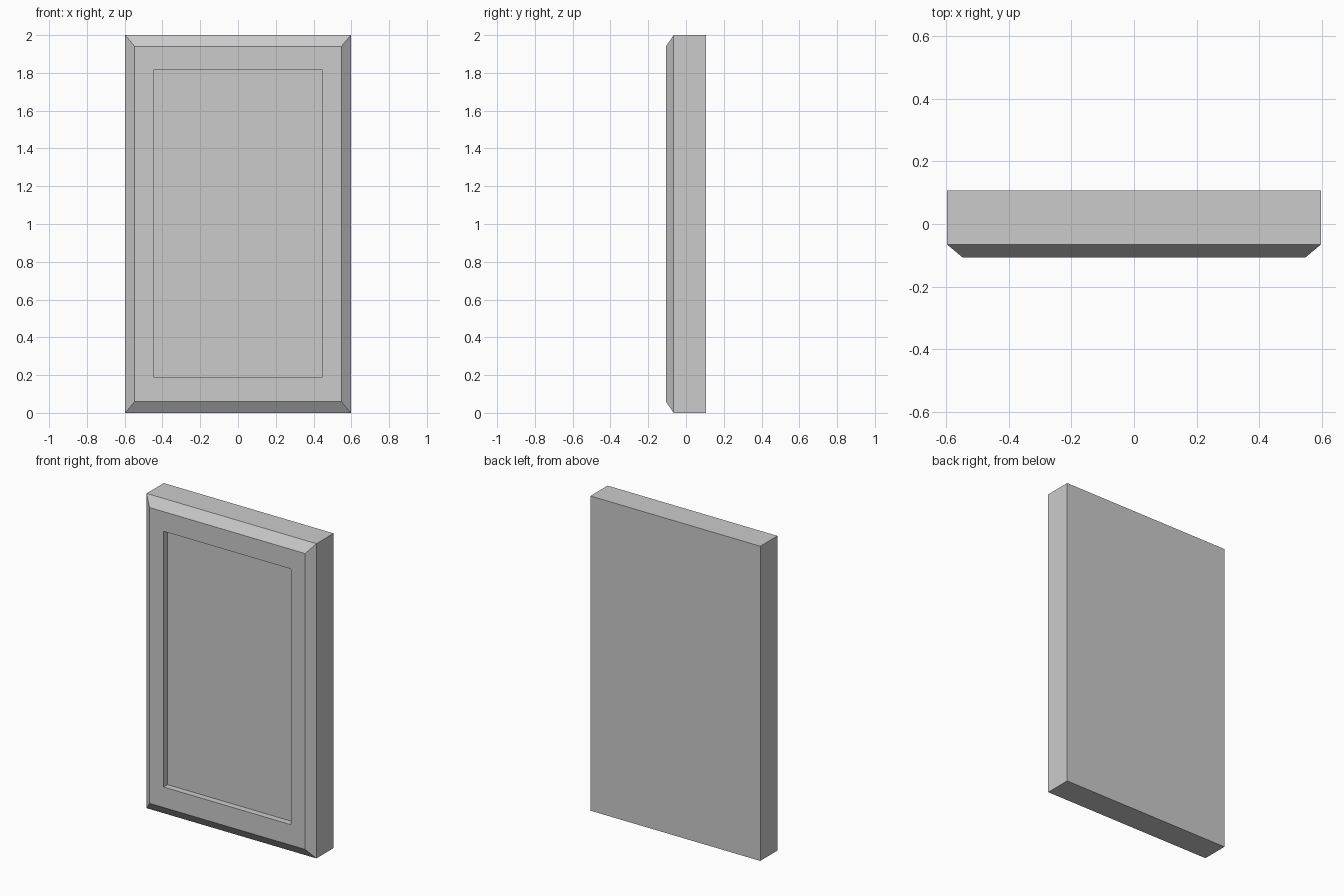
import bpy, bmesh

if "Cube" in bpy.data.objects:
    bpy.data.objects.remove(bpy.data.objects["Cube"])

# Rectangular rings from back to recess floor: (half width, z bottom, z top, y)
RINGS = [
    (0.597, 0.00, 2.00, 0.107),     # back edge
    (0.597, 0.00, 2.00, -0.065),    # start of bevel
    (0.547, 0.06, 1.94, -0.107),    # front face outer edge
    (0.448, 0.19, 1.815, -0.107),   # recess opening
    (0.448, 0.19, 1.815, -0.067),   # recess floor
]


def ring(bm, w, z0, z1, y):
    return [bm.verts.new(p) for p in ((-w, y, z0), (w, y, z0), (w, y, z1), (-w, y, z1))]


# Framed panel: bridge the rings, cap the back and the recess floor
bm = bmesh.new()
loops = [ring(bm, *r) for r in RINGS]
for a, b in zip(loops, loops[1:]):
    for i in range(4):
        j = (i + 1) % 4
        bm.faces.new((a[i], a[j], b[j], b[i]))
bm.faces.new(loops[0])
bm.faces.new(loops[-1])
bmesh.ops.recalc_face_normals(bm, faces=bm.faces)

mesh = bpy.data.meshes.new("framed_panel")
bm.to_mesh(mesh)
bm.free()
bpy.context.collection.objects.link(bpy.data.objects.new("framed_panel", mesh))
